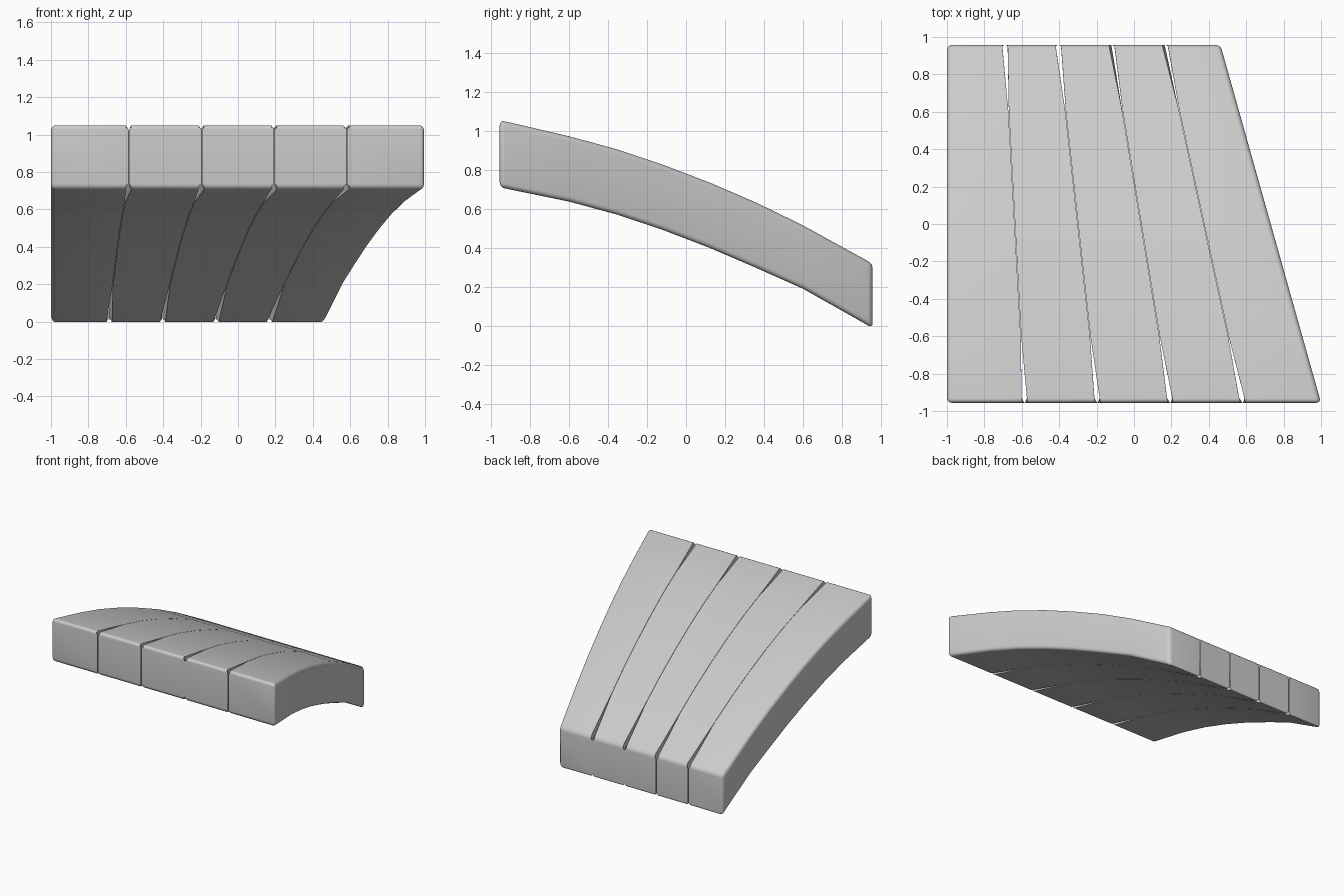
import bpy, bmesh

if "Cube" in bpy.data.objects:
    bpy.data.objects.remove(bpy.data.objects["Cube"])

# Side profile of the arched panel: (y, top z, bottom z)
PROFILE = [(-0.956, 1.055, 0.71), (-0.6, 0.972, 0.637), (-0.36, 0.907, 0.572),
           (-0.12, 0.827, 0.492), (0.12, 0.735, 0.40), (0.36, 0.632, 0.297),
           (0.6, 0.515, 0.19), (0.958, 0.318, -0.012)]
Y0, Y1 = PROFILE[0][0], PROFILE[-1][0]
# Plank boundaries at the wide front and the narrow back
FRONT = [-1.0, -0.585, -0.195, 0.195, 0.582, 1.0]
BACK = [-1.0, -0.69, -0.405, -0.12, 0.165, 0.462]
R = 0.026        # rounding of the outer edges
NOTCH = 0.013    # half width of the notch at plank corners
GAP = 0.0012     # half width of the seam


def edge_x(i, y):
    t = (y - Y0) / (Y1 - Y0)
    return FRONT[i] + (BACK[i] - FRONT[i]) * t


def build_plank(i):
    last = len(FRONT) - 2
    gl = 0 if i == 0 else GAP
    gr = 0 if i == last else GAP
    bm = bmesh.new()
    rows = []
    for y, top, bot in PROFILE:
        l, r = edge_x(i, y) + gl, edge_x(i + 1, y) - gr
        rows.append([bm.verts.new(c) for c in
                     ((l, y, bot), (r, y, bot), (r, y, top), (l, y, top))])
    for a, b in zip(rows, rows[1:]):
        for k in range(4):
            n = (k + 1) % 4
            bm.faces.new((a[k], a[n], b[n], b[k]))
    bm.faces.new(rows[0][::-1])
    bm.faces.new(rows[-1])
    bmesh.ops.recalc_face_normals(bm, faces=bm.faces)

    # Round the end edges, and the long edges on the outermost planks
    pairs = [(row[a], row[b]) for row in (rows[0], rows[-1])
             for a, b in ((0, 1), (2, 3))]
    for outer, sides in ((i == 0, (0, 3)), (i == last, (1, 2))):
        if outer:
            pairs += [(a[k], b[k]) for a, b in zip(rows, rows[1:]) for k in sides]
            pairs += [(row[sides[0]], row[sides[1]]) for row in (rows[0], rows[-1])]
    edges = [bm.edges.get(p) for p in pairs]
    bmesh.ops.bevel(bm, geom=edges, offset=R, offset_type='OFFSET', segments=4,
                    profile=0.5, affect='EDGES', clamp_overlap=True)

    # Pull in the rounded corners at the seams to leave small V notches
    for v in bm.verts:
        d = min(v.co.y - Y0, Y1 - v.co.y)
        if 0.001 < d < 0.05:
            if i > 0 and abs(v.co.x - edge_x(i, v.co.y) - GAP) < 0.001:
                v.co.x += NOTCH
            elif i < last and abs(v.co.x - edge_x(i + 1, v.co.y) + GAP) < 0.001:
                v.co.x -= NOTCH

    mesh = bpy.data.meshes.new("plank")
    bm.to_mesh(mesh)
    bm.free()
    obj = bpy.data.objects.new(f"plank_{i + 1}", mesh)
    bpy.context.collection.objects.link(obj)
    return obj


planks = [build_plank(i) for i in range(len(FRONT) - 1)]

# Smooth shading with crisp seams
for p in planks:
    p.select_set(True)
bpy.context.view_layer.objects.active = planks[0]
bpy.ops.object.shade_smooth_by_angle(angle=0.6)
